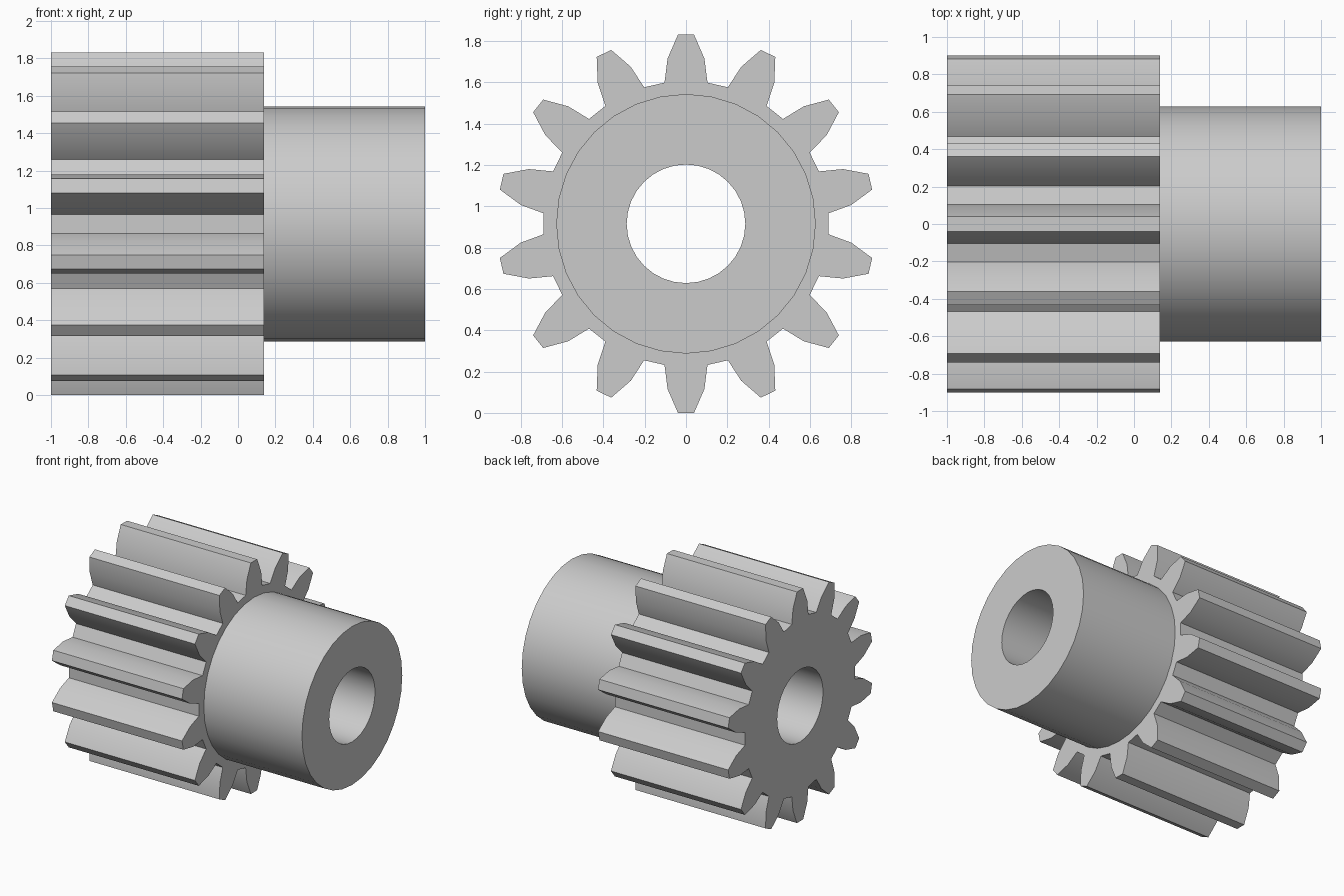
import bpy, bmesh, math

cube = bpy.data.objects.get("Cube")
if cube:
    bpy.data.objects.remove(cube, do_unlink=True)

TEETH = 14
TIP_R = 0.915          # also the height of the axle above the ground
HUB_R = 0.628
BORE_R = 0.287
STEP_X = 0.14          # where the gear ends and the hub begins

steel = bpy.data.materials.new("grey steel")
steel.use_nodes = True
GREY = (0.6, 0.6, 0.6, 1)
steel.diffuse_color = GREY
steel.node_tree.nodes["Principled BSDF"].inputs["Base Color"].default_value = GREY


def circle(radius, sides=32):
    return [(radius * math.sin(2 * math.pi * i / sides),
             radius * math.cos(2 * math.pi * i / sides)) for i in range(sides)]


def gear_outline():
    # right flank of the upright tooth: (half width, height), tip to root
    flank = [(0.039, TIP_R), (0.089, 0.80), (0.104, 0.683)]
    tooth = [(-w, h) for w, h in reversed(flank)] + flank
    points = []
    for i in range(TEETH):
        a = 2 * math.pi * i / TEETH
        c, s = math.cos(a), math.sin(a)
        points += [(w * c + h * s, h * c - w * s) for w, h in tooth]
    return points


def bored_prism(name, outline, x0, x1):
    """Extrude an outline with a round bore along x."""
    bm = bmesh.new()
    edges = []
    for loop in (outline, circle(BORE_R)):
        verts = [bm.verts.new((x0, y, z + TIP_R)) for y, z in loop]
        edges += [bm.edges.new((v, verts[i - 1])) for i, v in enumerate(verts)]
    bmesh.ops.triangle_fill(bm, use_beauty=True, edges=edges, normal=(-1, 0, 0))
    new = bmesh.ops.extrude_face_region(bm, geom=bm.faces[:], use_keep_orig=True)
    moved = [g for g in new["geom"] if isinstance(g, bmesh.types.BMVert)]
    bmesh.ops.translate(bm, verts=moved, vec=(x1 - x0, 0, 0))
    bmesh.ops.recalc_face_normals(bm, faces=bm.faces[:])
    mesh = bpy.data.meshes.new(name)
    bm.to_mesh(mesh)
    bm.free()
    mesh.materials.append(steel)
    obj = bpy.data.objects.new(name, mesh)
    bpy.context.collection.objects.link(obj)
    bpy.ops.object.select_all(action="DESELECT")
    obj.select_set(True)
    bpy.context.view_layer.objects.active = obj
    bpy.ops.object.shade_smooth_by_angle(angle=math.radians(30))
    return obj


# toothed section and plain collar
bored_prism("toothed_gear", gear_outline(), -1, STEP_X)
bored_prism("hub_collar", circle(HUB_R), STEP_X, 1)
